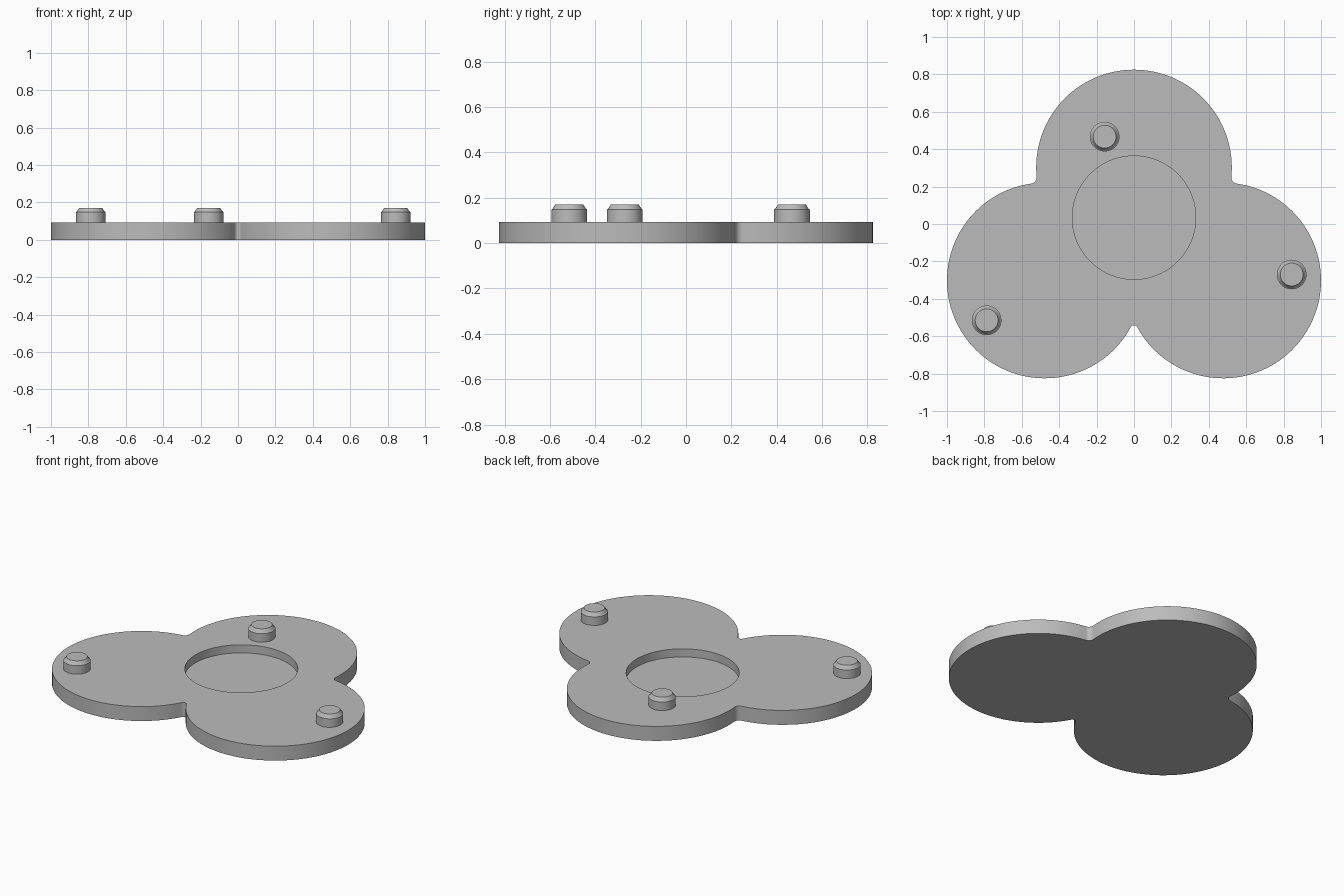
import bpy, bmesh, math
from mathutils import Vector

if "Cube" in bpy.data.objects:
    bpy.data.objects.remove(bpy.data.objects["Cube"])

PLATE_H = 0.093
FLOOR_Z = 0.041
LOBE_R = 0.523

grey = bpy.data.materials.new("grey")
grey.diffuse_color = (0.5, 0.5, 0.5, 1)
grey.use_nodes = True
grey.node_tree.nodes["Principled BSDF"].inputs["Base Color"].default_value = grey.diffuse_color


def finish(bm, name):
    bmesh.ops.recalc_face_normals(bm, faces=bm.faces)
    mesh = bpy.data.meshes.new(name)
    bm.to_mesh(mesh)
    bm.free()
    mesh.materials.append(grey)
    obj = bpy.data.objects.new(name, mesh)
    bpy.context.collection.objects.link(obj)
    return obj


def smooth(obj):
    bpy.ops.object.select_all(action='DESELECT')
    obj.select_set(True)
    bpy.context.view_layer.objects.active = obj
    bpy.ops.object.shade_smooth_by_angle(angle=math.radians(20))


def prism(name, points, z0, z1):
    bm = bmesh.new()
    face = bm.faces.new([bm.verts.new((p.x, p.y, z0)) for p in points])
    top = bmesh.ops.extrude_face_region(bm, geom=[face])
    verts = [g for g in top["geom"] if isinstance(g, bmesh.types.BMVert)]
    bmesh.ops.translate(bm, vec=(0, 0, z1 - z0), verts=verts)
    return finish(bm, name)


def arc(centre, radius, start, end, steps):
    return [centre + radius * Vector((math.cos(a), math.sin(a)))
            for a in (start + (end - start) * i / steps for i in range(steps + 1))]


def angle(v):
    return math.atan2(v.y, v.x)


# Three-lobed outline: lobes in counterclockwise order, a fillet after each
lobes = [Vector((0.477, -0.302)), Vector((0, 0.302)), Vector((-0.477, -0.302))]
radii = [0.033, 0.033, 0.02]
fillets = []
for i, r in enumerate(radii):
    a, b = lobes[i], lobes[(i + 1) % 3]
    along = (b - a).normalized()
    outward = Vector((along.y, -along.x))
    reach = math.sqrt((LOBE_R + r) ** 2 - ((b - a).length / 2) ** 2)
    fillets.append((a + b) / 2 + outward * reach)

outline = []
for i, lobe in enumerate(lobes):
    start, end = angle(fillets[i - 1] - lobe), angle(fillets[i] - lobe)
    outline += arc(lobe, LOBE_R, start, start + (end - start) % math.tau, 64)
    start = angle(lobe - fillets[i])
    end = angle(lobes[(i + 1) % 3] - fillets[i])
    outline += arc(fillets[i], radii[i], start, start - (start - end) % math.tau, 10)[1:-1]

plate = prism("plate", outline, 0, PLATE_H)

# Round recess cut part way into the top
circle = arc(Vector((0, 0.034)), 0.33, 0, math.tau, 96)[:-1]
cutter = prism("recess_cutter", circle, FLOOR_Z, 0.3)
cutter.hide_render = True
cutter.hide_set(True)
mod = plate.modifiers.new("recess", 'BOOLEAN')
mod.operation = 'DIFFERENCE'
mod.solver = 'EXACT'
mod.object = cutter
bpy.context.view_layer.objects.active = plate
bpy.ops.object.modifier_apply(modifier=mod.name)
bpy.data.objects.remove(cutter)
smooth(plate)

# Chamfered locating pegs
PROFILE = [(0.079, PLATE_H), (0.079, 0.148), (0.074, 0.151), (0.061, 0.171)]
for n, (x, y) in enumerate([(-0.157, 0.467), (-0.788, -0.515), (0.843, -0.27)], 1):
    bm = bmesh.new()
    rings = [[bm.verts.new((p.x, p.y, z))
              for p in arc(Vector((x, y)), r, 0, math.tau, 48)[:-1]] for r, z in PROFILE]
    for low, high in zip(rings, rings[1:]):
        for i in range(48):
            j = (i + 1) % 48
            bm.faces.new((low[i], low[j], high[j], high[i]))
    bm.faces.new(rings[-1])
    smooth(finish(bm, f"peg_{n}"))
